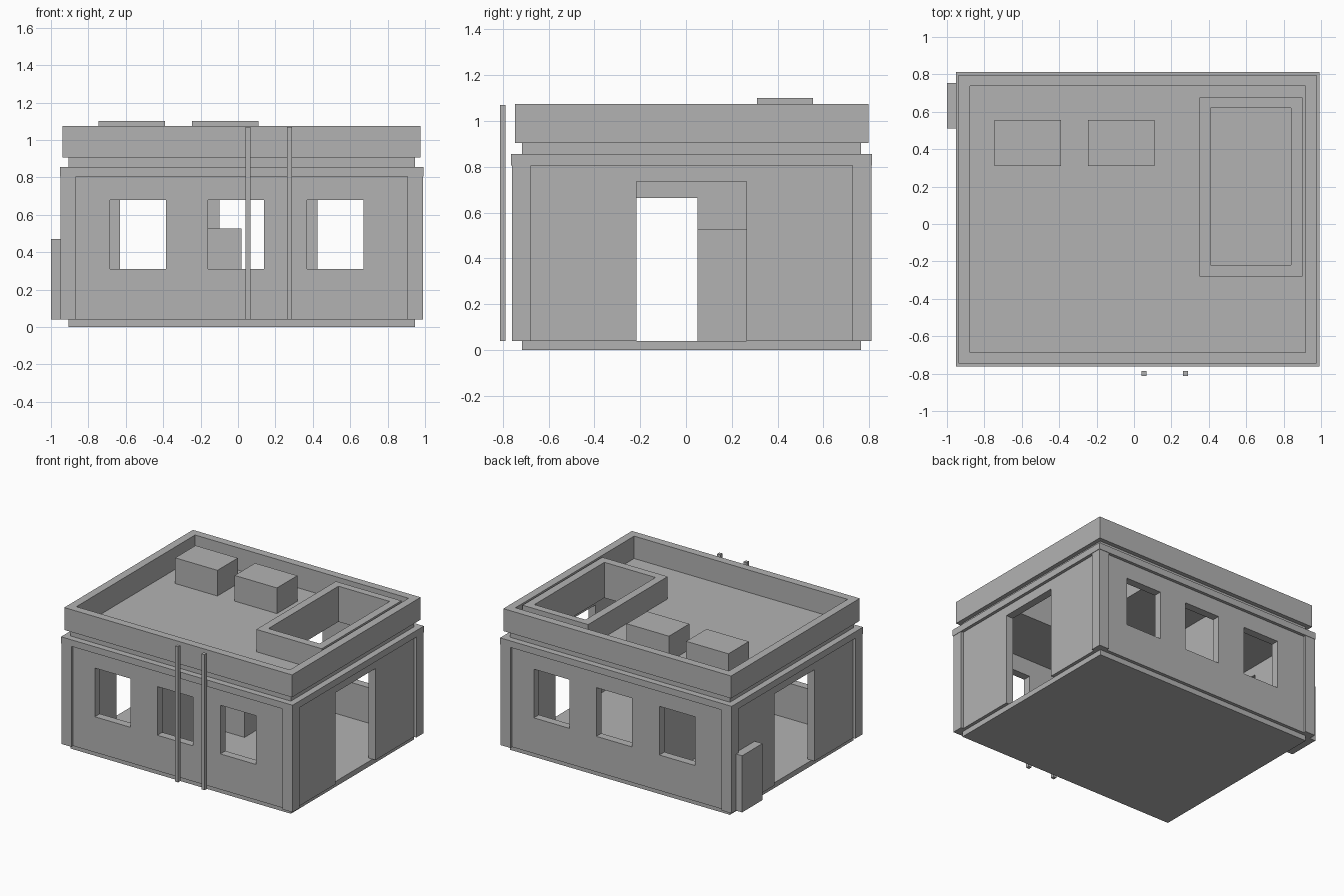
import bpy
import bmesh
from mathutils import Vector

cube = bpy.data.objects.get("Cube")
if cube:
    bpy.data.objects.remove(cube, do_unlink=True)

GREY = 0.45
concrete = bpy.data.materials.new("concrete_grey")
concrete.use_nodes = True
concrete.diffuse_color = (GREY, GREY, GREY, 1)
concrete.node_tree.nodes["Principled BSDF"].inputs["Base Color"].default_value = (GREY, GREY, GREY, 1)

# Position of a panel point (u, v) at depth d, by the axis the panel faces
PLACE = {
    "x": lambda u, v, d: Vector((d, u, v)),
    "y": lambda u, v, d: Vector((u, d, v)),
    "z": lambda u, v, d: Vector((u, v, d)),
}


def panel(name, axis, outline, depth, holes=()):
    """Flat slab with rectangular openings; rectangles are (u0, u1, v0, v1)."""
    rects = [outline, *holes]
    us = sorted({u for r in rects for u in r[:2]})
    vs = sorted({v for r in rects for v in r[2:]})
    place = PLACE[axis]
    bm = bmesh.new()
    grid = [[bm.verts.new(place(u, v, depth[0])) for v in vs] for u in us]
    for i in range(len(us) - 1):
        for j in range(len(vs) - 1):
            cu, cv = (us[i] + us[i + 1]) / 2, (vs[j] + vs[j + 1]) / 2
            if any(h[0] < cu < h[1] and h[2] < cv < h[3] for h in holes):
                continue
            bm.faces.new((grid[i][j], grid[i + 1][j], grid[i + 1][j + 1], grid[i][j + 1]))
    loose = [v for v in bm.verts if not v.link_faces]
    bmesh.ops.delete(bm, geom=loose, context="VERTS")
    # Thicken the sheet into a closed slab
    ext = bmesh.ops.extrude_face_region(bm, geom=bm.faces[:], use_keep_orig=True)
    moved = [g for g in ext["geom"] if isinstance(g, bmesh.types.BMVert)]
    bmesh.ops.translate(bm, verts=moved, vec=place(0, 0, depth[1] - depth[0]))
    bmesh.ops.recalc_face_normals(bm, faces=bm.faces[:])
    mesh = bpy.data.meshes.new(name)
    bm.to_mesh(mesh)
    bm.free()
    mesh.materials.append(concrete)
    obj = bpy.data.objects.new(name, mesh)
    bpy.context.collection.objects.link(obj)
    return obj


def box(name, x0, x1, y0, y1, z0, z1):
    return panel(name, "z", (x0, x1, y0, y1), (z0, z1))


# Centre of the building plan, and half sizes of the wall shell
CX, CY = 0.02, 0.025
HX, HY = 0.97, 0.785
POST, RECESS, THICK = 0.083, 0.02, 0.06
FLOOR, WALL_TOP = 0.04, 0.805


def plan(grow):
    """Plan rectangle around the centre, grown beyond the wall shell."""
    return (CX - HX - grow, CX + HX + grow, CY - HY - grow, CY + HY + grow)


panel("floor_slab", "z", plan(-0.045), (0, FLOOR))

# Corner posts
for sx, side in ((-1, "right"), (1, "left")):
    for sy, end in ((-1, "front"), (1, "back")):
        xs = sorted((CX + sx * HX, CX + sx * (HX - POST)))
        ys = sorted((CY + sy * HY, CY + sy * (HY - POST)))
        box(f"{end}_{side}_post", *xs, *ys, FLOOR, WALL_TOP)

# Front and back walls with three windows each, the back one turned around
windows = [(x, x + 0.3, 0.31, 0.68) for x in (-0.685, -0.16, 0.37)]
back_windows = [(2 * CX - b, 2 * CX - a, lo, hi) for a, b, lo, hi in windows]
span_x = (CX - HX + POST, CX + HX - POST, FLOOR, WALL_TOP)
span_y = (CY - HY + POST, CY + HY - POST, FLOOR, WALL_TOP)
for name, s, holes in (("front_wall", -1, windows), ("back_wall", 1, back_windows)):
    outer = CY + s * (HY - RECESS)
    panel(name, "y", span_x, (outer, outer - s * THICK), holes)

# Side walls with one doorway each
door = (-0.215, 0.265, FLOOR, 0.735)
for name, s in (("right_wall", -1), ("left_wall", 1)):
    outer = CX + s * (HX - RECESS)
    panel(name, "x", span_y, (outer, outer - s * THICK), [door])

# Inner partition with a doorway, and a counter against it
panel("partition", "x", (-0.7, 0.75, FLOOR, WALL_TOP), (-0.23, -0.17),
      [(-0.25, 0.05, FLOOR, 0.665)])
box("counter", -0.17, 0.02, 0.05, 0.45, FLOOR, 0.527)

# Roof layers pierced by the skylight
skylight = (0.41, 0.84, -0.22, 0.62)
panel("cornice", "z", plan(0.003), (WALL_TOP, 0.855), [skylight])
panel("roof_slab", "z", plan(-0.045), (0.855, 0.905), [skylight])
panel("parapet", "z", plan(-0.013), (0.905, 1.075), [plan(-0.073)])
panel("skylight_curb", "z", (0.35, 0.9, -0.28, 0.675), (0.905, 1.075), [skylight])

# Rooftop units
for name, x in (("right_roof_unit", -0.745), ("left_roof_unit", -0.245)):
    box(name, x, x + 0.355, 0.31, 0.555, 0.905, 1.10)

# Poles in front and a cabinet on the right wall
for name, x in (("right_pole", 0.04), ("left_pole", 0.263)):
    box(name, x, x + 0.026, -0.813, -0.787, FLOOR, 1.07)
box("side_cabinet", -1.0, -0.935, 0.51, 0.755, FLOOR, 0.47)
